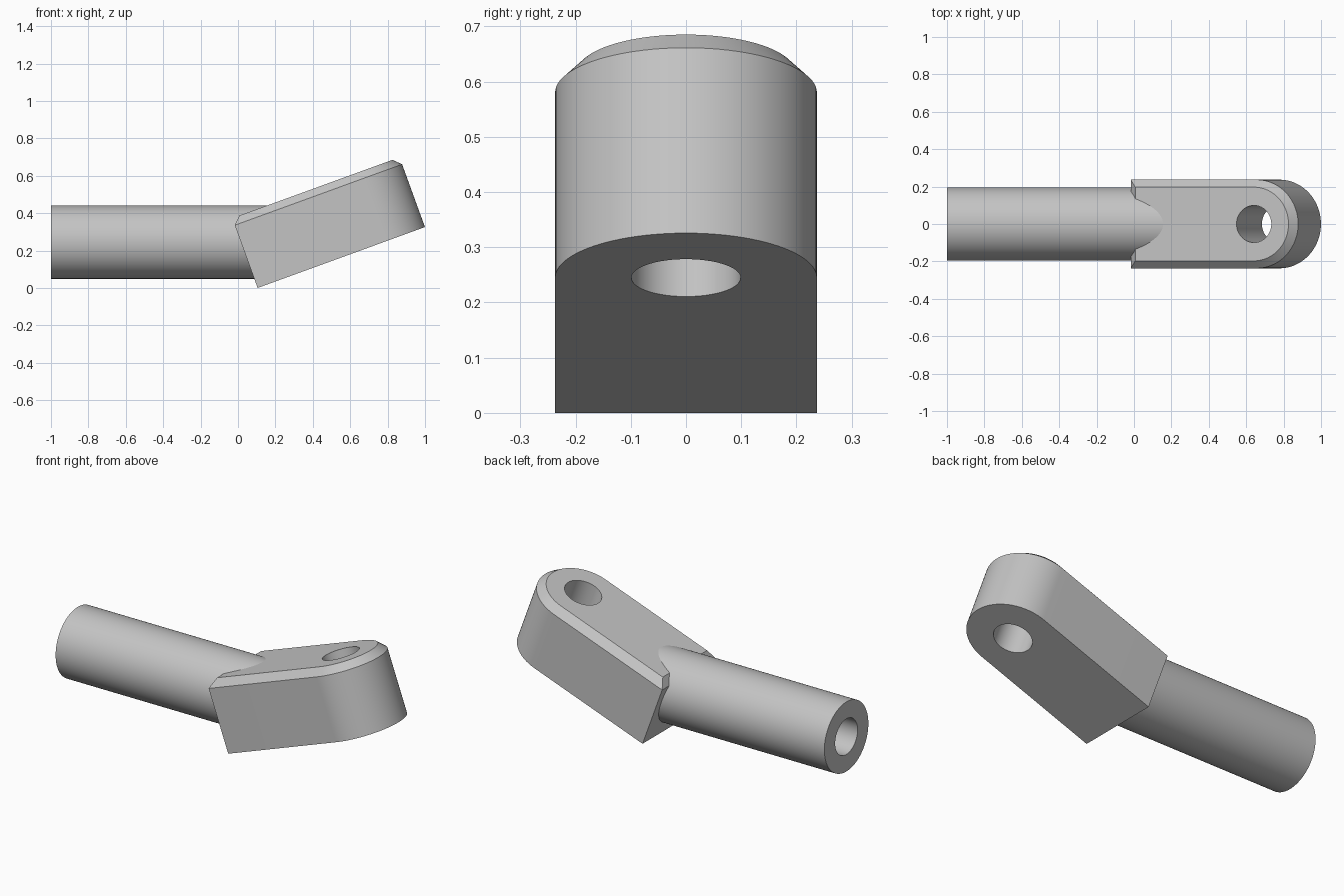
import bpy
import bmesh
from math import sin, cos, pi, radians
from mathutils import Matrix, Vector

default = bpy.data.objects.get("Cube")
if default:
    bpy.data.objects.remove(default, do_unlink=True)

# Material
GREY = (0.55, 0.55, 0.55, 1.0)
steel = bpy.data.materials.new("plain grey")
steel.use_nodes = True
steel.diffuse_color = GREY
steel.node_tree.nodes["Principled BSDF"].inputs["Base Color"].default_value = GREY

# Main dimensions
TILT = radians(20)
HALF_WIDTH, HEIGHT, CHAMFER = 0.237, 0.397, 0.04
EYE_X, EYE_RADIUS = 0.715, 0.099
TUBE_RADIUS, BORE_RADIUS, TUBE_Z = 0.196, 0.1, 0.245
SEGMENTS = 96


def loft(name, rings, closed=False):
    """Skin equal-sized rings; cap the ends or join last ring to first."""
    bm = bmesh.new()
    loops = [[bm.verts.new(p) for p in ring] for ring in rings]
    pairs = list(zip(loops, loops[1:]))
    if closed:
        pairs.append((loops[-1], loops[0]))
    else:
        bm.faces.new(loops[0])
        bm.faces.new(loops[-1])
    for a, b in pairs:
        for i in range(len(a)):
            j = (i + 1) % len(a)
            bm.faces.new((a[i], a[j], b[j], b[i]))
    bmesh.ops.recalc_face_normals(bm, faces=bm.faces[:])
    mesh = bpy.data.meshes.new(name)
    bm.to_mesh(mesh)
    bm.free()
    mesh.materials.append(steel)
    obj = bpy.data.objects.new(name, mesh)
    bpy.context.collection.objects.link(obj)
    return obj


def select_only(obj):
    bpy.ops.object.select_all(action='DESELECT')
    obj.select_set(True)
    bpy.context.view_layer.objects.active = obj


def eye_outline(inset, z):
    """Square at one end, half round at the other."""
    r = HALF_WIDTH - inset
    half = SEGMENTS // 2
    arc = [Vector((EYE_X + r * sin(pi * i / half), -r * cos(pi * i / half), z))
           for i in range(half + 1)]
    return [Vector((inset, -r, z))] + arc + [Vector((inset, r, z))]


def circle(radius, place):
    return [place(radius * cos(2 * pi * i / SEGMENTS),
                  radius * sin(2 * pi * i / SEGMENTS)) for i in range(SEGMENTS)]


# Tilted block, chamfered around its top face
block = loft("eye_block", [eye_outline(0, 0),
                           eye_outline(0, HEIGHT - CHAMFER),
                           eye_outline(CHAMFER, HEIGHT)])

# Pin hole through the block
cutter = loft("pin_hole_cutter",
              [circle(EYE_RADIUS, lambda a, b, z=z: Vector((EYE_X + a, b, z)))
               for z in (-0.1, HEIGHT + 0.1)])
cutter.hide_render = True
hole = block.modifiers.new("pin_hole", 'BOOLEAN')
hole.operation = 'DIFFERENCE'
hole.solver = 'EXACT'
hole.object = cutter
select_only(block)
bpy.ops.object.modifier_apply(modifier=hole.name)
bpy.data.objects.remove(cutter, do_unlink=True)
block.data.transform(Matrix.Translation((0.105, 0, 0)) @ Matrix.Rotation(-TILT, 4, 'Y'))

# Hollow shank running level into the block
section = [(-1.0, TUBE_RADIUS), (0.2, TUBE_RADIUS),
           (0.2, BORE_RADIUS), (-1.0, BORE_RADIUS)]
shank = loft("hollow_shank",
             [circle(r, lambda a, b, x=x: Vector((x, a, TUBE_Z + b)))
              for x, r in section], closed=True)

# Smooth round faces, crisp edges
for part in (block, shank):
    select_only(part)
    bpy.ops.object.shade_smooth_by_angle(angle=radians(25))
